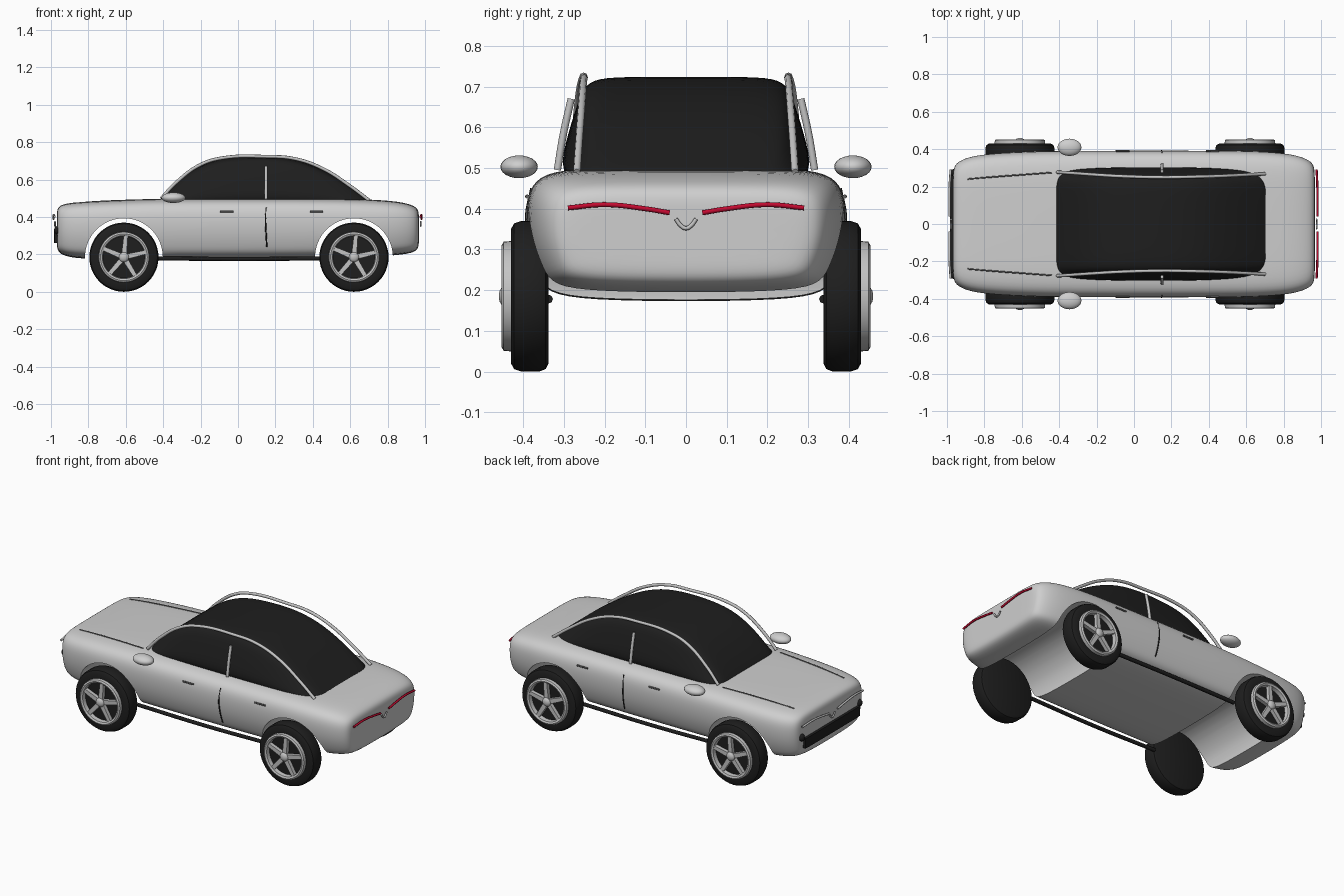
import bpy, bmesh, math
from mathutils import Vector
from mathutils.bvhtree import BVHTree

if "Cube" in bpy.data.objects:
    bpy.data.objects.remove(bpy.data.objects["Cube"])


def material(name, r, g, b):
    m = bpy.data.materials.new(name)
    m.use_nodes = True
    m.diffuse_color = (r, g, b, 1)
    m.node_tree.nodes["Principled BSDF"].inputs["Base Color"].default_value = (r, g, b, 1)
    return m


PAINT = material("silver paint", 0.62, 0.62, 0.62)
CHROME = material("chrome trim", 0.55, 0.55, 0.55)
BLACK = material("black glass and rubber", 0.013, 0.013, 0.013)
GREY = material("dark grey seam", 0.12, 0.12, 0.12)
RED = material("red lamp", 0.55, 0.003, 0.03)


def finish(ob, mat, angle=35):
    """Apply modifiers, colour and smooth an object."""
    bpy.ops.object.select_all(action="DESELECT")
    bpy.context.view_layer.objects.active = ob
    ob.select_set(True)
    bpy.ops.object.convert(target="MESH")
    ob.data.materials.clear()
    ob.data.materials.append(mat)
    bpy.ops.object.shade_smooth_by_angle(angle=math.radians(angle))
    return ob


def mesh_object(name, bm):
    bmesh.ops.recalc_face_normals(bm, faces=bm.faces)
    me = bpy.data.meshes.new(name)
    bm.to_mesh(me)
    bm.free()
    ob = bpy.data.objects.new(name, me)
    bpy.context.collection.objects.link(ob)
    return ob


def loft(name, stations, section, levels=2):
    """Skin a mirrored unit section through (x, half width, bottom, top) stations."""
    ring = section + [(-u, v) for u, v in reversed(section) if u > 0]
    bm = bmesh.new()
    rows = [[bm.verts.new((x, u * w, z0 + v * (z1 - z0))) for u, v in ring]
            for x, w, z0, z1 in stations]
    n = len(ring)
    for a, b in zip(rows, rows[1:]):
        for i in range(n):
            bm.faces.new((a[i], a[(i + 1) % n], b[(i + 1) % n], b[i]))
    bm.faces.new(rows[0])
    bm.faces.new(rows[-1])
    ob = mesh_object(name, bm)
    sub = ob.modifiers.new("smooth", "SUBSURF")
    sub.levels = sub.render_levels = levels
    return ob


def lathe(name, profile, mat, cx, cz, side, steps=48):
    """Turn a (radius, y) profile about a wheel axle."""
    bm = bmesh.new()
    vs = [bm.verts.new((r, y, 0)) for r, y in profile]
    es = [bm.edges.new(p) for p in zip(vs, vs[1:])]
    bmesh.ops.spin(bm, geom=vs + es, cent=(0, 0, 0), axis=(0, 1, 0),
                   angle=math.tau, steps=steps, use_duplicate=False)
    bmesh.ops.remove_doubles(bm, verts=bm.verts, dist=0.0005)
    for v in bm.verts:
        v.co = (v.co.x + cx, v.co.y * side, v.co.z + cz)
    return finish(mesh_object(name, bm), mat)


def tube(name, pts, radius, mat):
    cu = bpy.data.curves.new(name, "CURVE")
    cu.dimensions = "3D"
    cu.bevel_depth = radius
    cu.bevel_resolution = 2
    cu.resolution_u = 8
    cu.use_fill_caps = True
    sp = cu.splines.new("BEZIER")
    sp.bezier_points.add(len(pts) - 1)
    for bp, p in zip(sp.bezier_points, pts):
        bp.co = p
        bp.handle_left_type = bp.handle_right_type = "AUTO"
    ob = bpy.data.objects.new(name, cu)
    bpy.context.collection.objects.link(ob)
    return finish(ob, mat, 60)


def ellipsoid(name, loc, size, mat):
    bm = bmesh.new()
    bmesh.ops.create_uvsphere(bm, u_segments=24, v_segments=12, radius=1)
    for v in bm.verts:
        v.co = Vector(loc) + v.co * Vector(size)
    return finish(mesh_object(name, bm), mat, 60)


# Body shell
body = loft("body", [
    (-0.968, 0.20, 0.27, 0.40), (-0.968, 0.30, 0.225, 0.445), (-0.945, 0.335, 0.195, 0.468),
    (-0.86, 0.372, 0.175, 0.48), (-0.62, 0.388, 0.172, 0.492), (-0.35, 0.394, 0.172, 0.50),
    (0.1, 0.395, 0.172, 0.50), (0.5, 0.394, 0.175, 0.50), (0.7, 0.39, 0.185, 0.494),
    (0.86, 0.375, 0.195, 0.484), (0.95, 0.34, 0.21, 0.46), (0.967, 0.30, 0.24, 0.43),
    (0.967, 0.20, 0.28, 0.39)],
    [(0, 1), (0.5, 1), (0.84, 0.985), (0.97, 0.88), (1.0, 0.68), (0.985, 0.42),
     (0.93, 0.2), (0.87, 0.06), (0.6, 0.01), (0, 0)])

# Wheel arches cut right across the shell
WHEELS = {"front": -0.61, "rear": 0.62}
for end, x in WHEELS.items():
    bpy.ops.mesh.primitive_cylinder_add(vertices=64, radius=0.208, depth=1.2,
                                        location=(x, 0, 0.185), rotation=(math.pi / 2, 0, 0))
    cutter = bpy.context.object
    cutter.name = end + "_arch_cutter"
    cutter.hide_render = True
    cut = body.modifiers.new("arch", "BOOLEAN")
    cut.operation = "DIFFERENCE"
    cut.solver = "EXACT"
    cut.object = cutter
finish(body, PAINT)
for end in WHEELS:
    bpy.data.objects.remove(bpy.data.objects[end + "_arch_cutter"])

tree = BVHTree.FromObject(body, bpy.context.evaluated_depsgraph_get())


def snap(p, axis, sign, lift=0.0):
    """Move a point along an axis onto the shell, seen from the given side."""
    start = Vector(p)
    start[axis] = 3 * sign
    ray = Vector((0, 0, 0))
    ray[axis] = -sign
    hit = tree.ray_cast(start, ray)[0]
    out = hit if hit else Vector(p)
    out[axis] += sign * lift
    return out


# Glass cabin
cabin = loft("glass_cabin", [
    (-0.43, 0.27, 0.46, 0.475), (-0.40, 0.295, 0.46, 0.52), (-0.28, 0.31, 0.46, 0.632),
    (-0.14, 0.316, 0.46, 0.706), (0.02, 0.318, 0.46, 0.724), (0.2, 0.318, 0.46, 0.726),
    (0.36, 0.316, 0.46, 0.697), (0.52, 0.308, 0.46, 0.62), (0.66, 0.29, 0.46, 0.525),
    (0.73, 0.26, 0.46, 0.475)],
    [(0, 1), (0.4, 1), (0.7, 0.99), (0.79, 0.9), (0.84, 0.75), (0.93, 0.4), (1, 0), (0.5, 0), (0, 0)])
finish(cabin, BLACK, 50)

# Wheels
TYRE = [(0, 0.338), (0.165, 0.338), (0.179, 0.345), (0.185, 0.36), (0.185, 0.405),
        (0.179, 0.422), (0.165, 0.43), (0.135, 0.43), (0.125, 0.422), (0, 0.422)]
RIM = [(0.136, 0.425), (0.134, 0.448), (0.125, 0.453), (0.115, 0.448), (0.112, 0.424)]
for end, x in WHEELS.items():
    for side, label in ((1, "back"), (-1, "near")):
        tag = f"{end}_{label}"
        lathe(tag + "_tyre", TYRE, BLACK, x, 0.185, side)
        lathe(tag + "_rim", RIM, CHROME, x, 0.185, side)
        ellipsoid(tag + "_hub", (x, side * 0.442, 0.185), (0.027, 0.018, 0.027), CHROME)
        bm = bmesh.new()
        for k in range(5):
            a = math.tau * k / 5 + math.radians(85)
            out, across = Vector((math.cos(a), 0, math.sin(a))), Vector((-math.sin(a), 0, math.cos(a)))
            made = bmesh.ops.create_cube(bm, size=1)["verts"]
            for v in made:
                far = v.co.x > 0
                v.co = (Vector((x, side * 0.435, 0.185)) + out * (0.12 if far else 0.012)
                        + across * v.co.y * (0.022 if far else 0.028)
                        + Vector((0, v.co.z * 0.022, 0)))
        finish(mesh_object(tag + "_spokes", bm), CHROME)

# Parts mirrored on both flanks
for s, label in ((1, "back"), (-1, "near")):
    rail = [(-0.41, 0.277, 0.50), (-0.33, 0.272, 0.585), (-0.2, 0.263, 0.68), (-0.08, 0.256, 0.716),
            (0.15, 0.25, 0.723), (0.3, 0.252, 0.712), (0.45, 0.256, 0.66), (0.6, 0.263, 0.565),
            (0.7, 0.268, 0.49)]
    tube(label + "_roof_rail", [(x, s * y, z) for x, y, z in rail], 0.009, CHROME)
    tube(label + "_door_pillar", [(0.15, s * 0.316, 0.495), (0.15, s * 0.302, 0.58),
                                  (0.15, s * 0.282, 0.67)], 0.009, CHROME)
    tube(label + "_door_seam", [snap((0.15 + d, 0, z), 1, s) for d, z in
                                ((0, 0.45), (-0.003, 0.38), (0, 0.31), (0.004, 0.24))], 0.004, BLACK)
    for i, x in enumerate((-0.06, 0.42)):
        tube(f"{label}_handle_{i}", [snap((x + d, 0, 0.43), 1, s, 0.004) for d in (-0.035, 0, 0.035)],
             0.005, GREY)
    ellipsoid(label + "_mirror", (-0.345, s * 0.41, 0.503), (0.064, 0.046, 0.028), PAINT)
    tube(label + "_sill", [(-0.43, s * 0.338, 0.178), (0, s * 0.345, 0.176), (0.45, s * 0.338, 0.178)],
         0.011, BLACK)
    tube(label + "_bonnet_crease", [snap((x, s * y, 0), 2, 1) for x, y in
                                    ((-0.89, 0.24), (-0.75, 0.252), (-0.6, 0.263), (-0.44, 0.275))],
         0.004, GREY)
    # Lamp bars with a gentle wave, front and rear
    wave = [(0.04, 0.39), (0.1, 0.4), (0.2, 0.41), (0.29, 0.402)]
    tube(label + "_tail_lamp", [snap((0, s * y, z), 0, 1, 0.014) for y, z in wave], 0.006, RED)
    tube(label + "_front_bar", [snap((0, s * y, z), 0, -1, 0.018) for y, z in wave], 0.006, CHROME)
    fog = snap((0, s * 0.275, 0.33), 0, -1)
    ellipsoid(label + "_fog_lamp", fog, (0.018, 0.018, 0.022), BLACK)

# Curved centre trim between the lamp bars
for end, sign in (("front", -1), ("rear", 1)):
    tube(end + "_centre_trim", [snap((0, y, z), 0, sign, 0.01) for y, z in
                                ((-0.025, 0.375), (-0.012, 0.358), (0, 0.352), (0.012, 0.358), (0.025, 0.375))],
         0.005, CHROME)

# Lower grille following the nose
bm = bmesh.new()
cols = [[bm.verts.new(snap((0, -0.26 + 0.04 * i, 0.262 + 0.03 * j), 0, -1, 0.008)) for j in range(3)]
        for i in range(14)]
for a, b in zip(cols, cols[1:]):
    for j in range(2):
        bm.faces.new((a[j], b[j], b[j + 1], a[j + 1]))
grille = mesh_object("grille", bm)
thick = grille.modifiers.new("thickness", "SOLIDIFY")
thick.thickness = 0.016
thick.offset = 0
finish(grille, BLACK)
